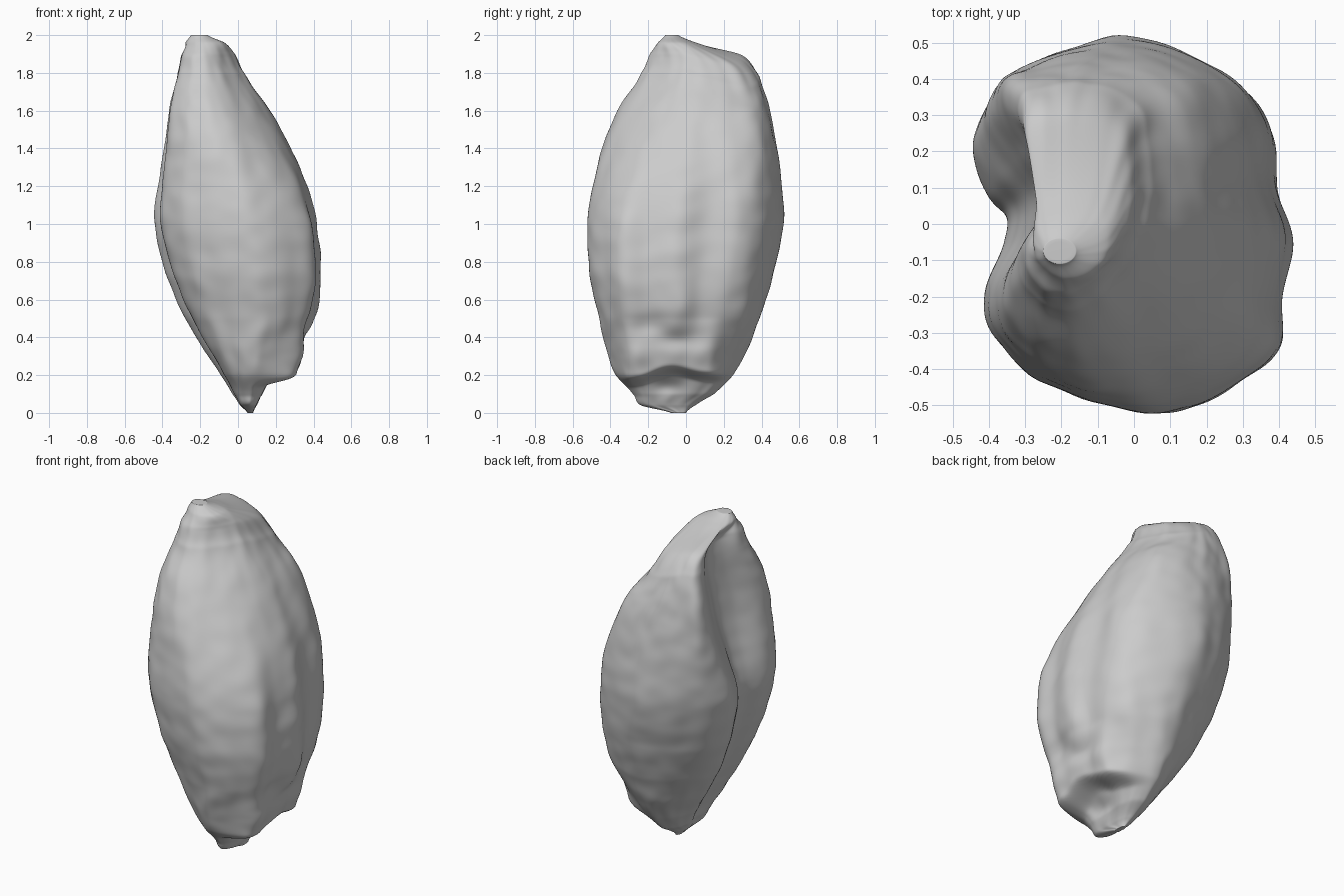
import bpy, bmesh, math
from mathutils import Vector, noise

cube = bpy.data.objects.get("Cube")
if cube:
    bpy.data.objects.remove(cube, do_unlink=True)

# Outline of the husk at each height: z, x min, x max, y min, y max
OUTLINE = [
    (0, .05, .08, -.08, 0), (.04, .01, .10, -.24, .05), (.1, -.03, .14, -.28, .15),
    (.2, -.09, .2, -.37, .25), (.34, -.18, .29, -.42, .33),
    (.5, -.28, .4, -.455, .39), (.72, -.375, .44, -.505, .46), (1, -.445, .42, -.52, .515),
    (1.2, -.43, .37, -.49, .51), (1.4, -.395, .28, -.44, .485), (1.6, -.365, .17, -.36, .445),
    (1.8, -.32, .045, -.235, .39), (1.9, -.3, -.01, -.19, .3), (1.96, -.28, -.07, -.15, .07),
    (2, -.25, -.16, -.11, -.04),
]

# Cross-sections in a unit box, anticlockwise, with the groove on the -x side
MIDDLE = [
    (1, -.08), (.9, .22), (.86, .55), (.6, .82), (0, 1), (-.45, .88), (-.82, .68), (-1, .4),
    (-.9, .15), (-.79, .04), (-.81, -.1), (-.91, -.36), (-.8, -.65), (-.45, -.87),
    (.15, -1), (.6, -.87), (.9, -.66), (.92, -.38),
]
TOP = [
    (1, -.05), (1, .2), (.96, .5), (.75, .86), (0, 1), (-.5, .98), (-.9, .9), (-1, .72),
    (-.75, .42), (-.56, .15), (-.66, -.15), (-.92, -.45), (-.96, -.7), (-.65, -.94),
    (-.2, -1), (.3, -.85), (.68, -.55), (.9, -.3),
]
AROUND, RINGS = 180, 220


def spline(a, b, c, d, t):
    """Smooth curve from b to c, with a and d as neighbours."""
    return tuple(q + t * (r - p + t * (2 * p - 5 * q + 4 * r - s + t * (3 * (q - r) + s - p))) / 2
                 for p, q, r, s in zip(a, b, c, d))


def ease(low, high, value):
    t = min(1, max(0, (value - low) / (high - low)))
    return t * t * (3 - 2 * t)


def section_at(section, t):
    n = len(section)
    i = int(t * n)
    return Vector(spline(*(section[(i + k) % n] for k in (-1, 0, 1, 2)), t * n - i))


def outline_at(z):
    last = len(OUTLINE) - 1
    i = max(k for k in range(last) if OUTLINE[k][0] <= z)
    t = (z - OUTLINE[i][0]) / (OUTLINE[i + 1][0] - OUTLINE[i][0])
    ring = spline(*(OUTLINE[min(max(i + k, 0), last)] for k in (-1, 0, 1, 2)), t)
    return ring[1:]


def bump(y, z, cy, cz, wy, wz):
    return math.exp(-((y - cy) / wy) ** 2 - ((z - cz) / wz) ** 2)


def germ_relief(y, z):
    """Arched shelf, folds and hollows of the germ, low on the +x side."""
    arch = .13 + .07 * math.exp(-((y + .08) / .13) ** 2) + .03 * ease(-.1, .15, y)
    across = ease(-.42, -.3, y) * ease(.27, .12, y)
    relief = .12 * across * ease(arch, arch + .05, z) * min(1, max(0, (.5 - z) / .3))
    relief += .018 * bump(y, z, .08, .32, .07, .06) + .018 * bump(y, z, -.25, .3, .08, .06)
    relief -= .025 * bump(y, z, -.06, .39, .08, .05) + .02 * bump(y, z, -.22, .46, .1, .05)
    relief -= .03 * bump(y, z, -.1, .14, .08, .05)
    return relief + .02 * bump(y, z, 0, .56, .06, .09)


def husk_point(t, z):
    section = section_at(MIDDLE, t).lerp(section_at(TOP, t), ease(.9, 1.75, z))
    # The groove runs out at the tip
    u, v = section.lerp(section.normalized(), ease(1.88, 1.97, z))
    x0, x1, y0, y1 = outline_at(z)
    x = (x0 + x1) / 2 + u * (x1 - x0) / 2
    y = (y0 + y1) / 2 + v * (y1 - y0) / 2
    if u > 0:
        x += germ_relief(y, z) * min(1, u * 1.5)
    # Lengthwise ridges and fine cross wrinkles
    fade = min(1, z * 4, (2 - z) * 6)
    ridge = noise.noise(Vector((u * 3, v * 3, z)))
    wrinkle = noise.noise(Vector((u * 4, v * 4, z * 10)))
    swell = fade * (.01 * ridge + .006 * wrinkle)
    # The top slopes down towards the back on the +x side
    slope = ease(1.5, 1.9, z) * max(0, x + .25) * max(0, y)
    return x + u * swell, y + v * swell, z - slope


def husk_mesh():
    bm = bmesh.new()
    rings = []
    for r in range(RINGS + 1):
        # Rings crowd together near both tips
        z = 1 - math.cos(math.pi * (r + .5) / (RINGS + 1))
        rings.append([bm.verts.new(husk_point(a / AROUND, z)) for a in range(AROUND)])
    for low, high in zip(rings, rings[1:]):
        for a in range(AROUND):
            b = (a + 1) % AROUND
            bm.faces.new((low[a], low[b], high[b], high[a]))
    # Close both tips with a fan
    for ring, step in ((rings[0], -1), (rings[-1], 1)):
        tip = bm.verts.new(sum((v.co for v in ring), Vector()) / AROUND)
        for a in range(AROUND):
            bm.faces.new((ring[a], ring[(a + step) % AROUND], tip))
    mesh = bpy.data.meshes.new("seed_husk")
    bm.to_mesh(mesh)
    bm.free()
    return mesh


# Seed material
grey = (.6, .6, .6, 1)
material = bpy.data.materials.new("pale grey")
material.use_nodes = True
material.diffuse_color = grey
material.node_tree.nodes["Principled BSDF"].inputs["Base Color"].default_value = grey

# Seed
seed = bpy.data.objects.new("seed_husk", husk_mesh())
bpy.context.collection.objects.link(seed)
seed.data.materials.append(material)
seed.data.shade_smooth()

# Soften the relief
smooth = seed.modifiers.new("soften", 'SMOOTH')
smooth.factor = .5
smooth.iterations = 6
